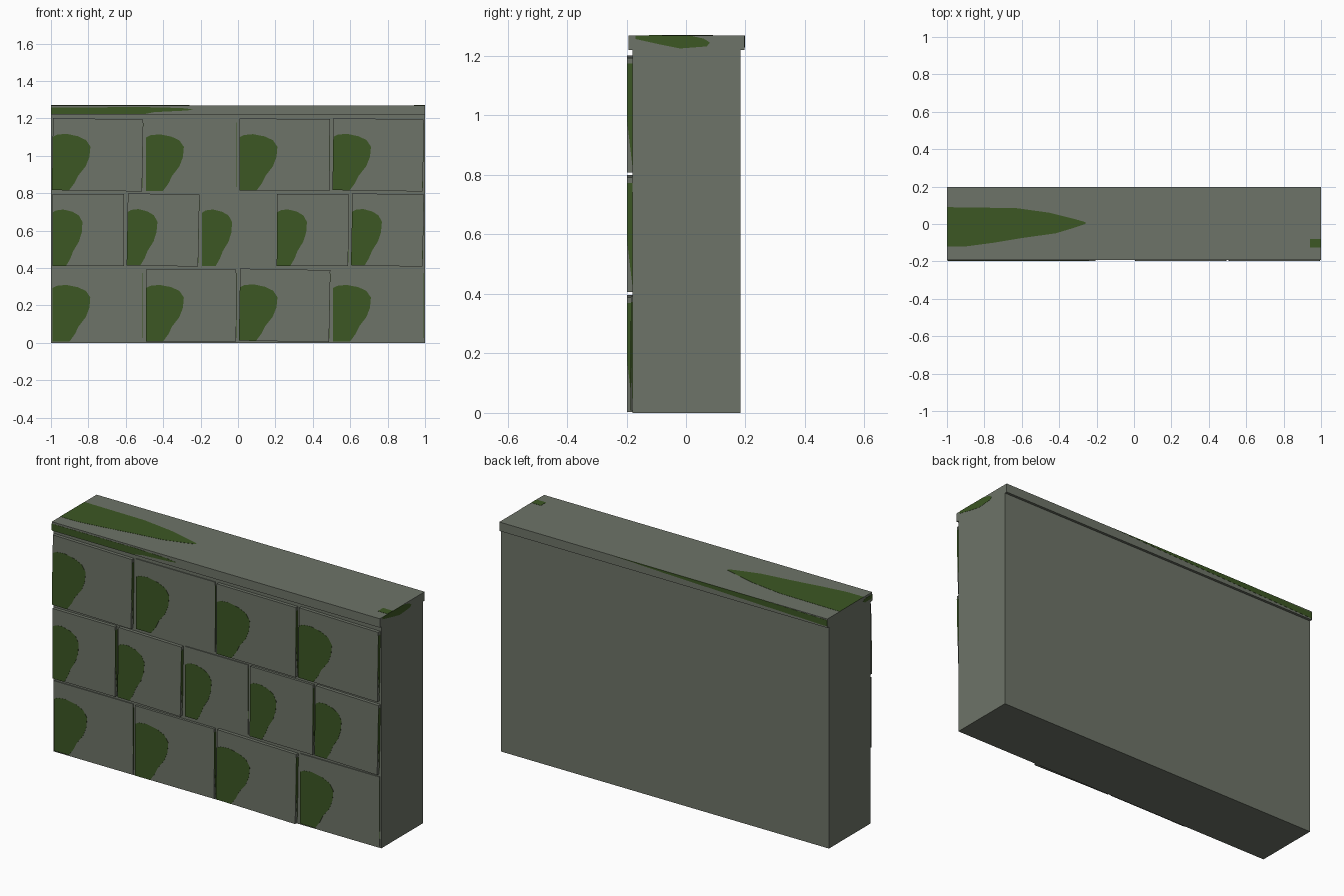
import bpy, bmesh
from math import radians
from mathutils import Matrix, Vector

cube = bpy.data.objects.get("Cube")
if cube:
    bpy.data.objects.remove(cube, do_unlink=True)


def material(name, rgb):
    m = bpy.data.materials.new(name)
    m.use_nodes = True
    m.diffuse_color = (*rgb, 1)
    m.node_tree.nodes["Principled BSDF"].inputs["Base Color"].default_value = (*rgb, 1)
    return m


STONE = material("grey stone", (0.155, 0.174, 0.138))
MOSS = material("green moss", (0.045, 0.095, 0.017))


def finish(name, bm, mat):
    bmesh.ops.recalc_face_normals(bm, faces=bm.faces[:])
    mesh = bpy.data.meshes.new(name)
    bm.to_mesh(mesh)
    bm.free()
    mesh.materials.append(mat)
    obj = bpy.data.objects.new(name, mesh)
    bpy.context.collection.objects.link(obj)
    return obj


def box(name, low, high):
    low, high = Vector(low), Vector(high)
    bm = bmesh.new()
    size = Matrix.Diagonal((*(high - low), 1))
    bmesh.ops.create_cube(bm, size=1, matrix=Matrix.Translation((low + high) / 2) @ size)
    return finish(name, bm, STONE)


def moss(name, points, normal):
    """Thin plate of moss lying on a stone face."""
    bm = bmesh.new()
    face = bm.faces.new([bm.verts.new(p) for p in points])
    grown = bmesh.ops.extrude_face_region(bm, geom=[face], use_keep_orig=True)["geom"]
    top = [v for v in grown if isinstance(v, bmesh.types.BMVert)]
    bmesh.ops.translate(bm, verts=top, vec=Vector(normal) * 0.001)
    return finish(name, bm, MOSS)


# Wall core and overhanging coping slab
END, FRONT, BACK, TOP = 0.999, -0.193, 0.197, 1.269
box("wall_core", (-END, -0.18, 0), (END, 0.183, 1.22))
box("coping_slab", (-END, FRONT, 1.22), (END, BACK, TOP))

# Moss on the coping slab
top_patch = [(-END, -.12), (-END, .09), (-.63, .085), (-.45, .06), (-.33, .03), (-.26, .01),
             (-.26, 0), (-.32, -.02), (-.42, -.05), (-.6, -.075), (-.75, -.1), (-.9, -.12)]
moss("coping_moss_top", [(x, y, TOP) for x, y in top_patch], (0, 0, 1))
moss("coping_moss_corner", [(x, y, TOP) for x in (.94, END) for y in
                            ((-.125, -.08) if x < .95 else (-.08, -.125))], (0, 0, 1))
front_patch = [(-END, 1.223), (-.5, 1.223), (-.45, 1.233), (-.27, 1.242), (-.24, 1.248),
               (-.3, 1.255), (-.5, 1.26), (-END, 1.258)]
moss("coping_moss_front", [(x, FRONT, z) for x, z in front_patch], (0, -1, 0))
back_patch = [(.3, TOP), (0, 1.257), (-.4, 1.245), (-END, 1.228), (-END, 1.262), (-.6, TOP)]
moss("coping_moss_back", [(x, BACK, z) for x, z in back_patch], (0, 1, 0))
left_patch = [(-.17, TOP), (.01, TOP), (.06, 1.258), (.08, 1.245), (.07, 1.232),
              (-.02, 1.225), (-.08, 1.237), (-.17, 1.257)]
moss("coping_moss_left", [(END, y, z) for y, z in left_patch], (1, 0, 0))
right_patch = [(FRONT, 1.236), (-.13, 1.236), (-.11, 1.246), (-.13, 1.257), (FRONT, 1.257)]
moss("coping_moss_right", [(-END, y, z) for y, z in right_patch], (-1, 0, 0))

# Moss outline on a block: fraction of width, height above the block's foot
BLOB = [(0, 0), (.19, 0), (.25, .04), (.29, .08), (.37, .13), (.41, .18), (.42, .235),
        (.37, .27), (.28, .29), (.15, .302), (.05, .297), (0, .285)]
HEIGHT = 0.385

# Courses: name, centre height, pitch, block width, (front depth, tilt) of each block
COURSES = [
    ("lower", .2, .5, .482, [(.185, 0), (.193, 0), (.198, 1), (.185, 0)]),
    ("middle", .603, .4, .382, [(.198, 0), (.198, 1), (.185, 0), (.193, .3), (.198, 1.2)]),
    ("upper", 1.005, .5, .482, [(.198, .9), (.185, 0), (.198, .3), (.198, .9)]),
]

for course, level, pitch, width, blocks in COURSES:
    for i, (depth, tilt) in enumerate(blocks):
        w, h = width / 2, HEIGHT / 2
        x = (i - (len(blocks) - 1) / 2) * pitch - .001
        label = f"{course}_block_{i + 1}"
        parts = [
            box(label, (-w, -depth, -h), (w, -.17, h)),
            moss(label + "_moss", [(u * width - w, -depth, v - h) for u, v in BLOB], (0, -1, 0)),
            moss(label + "_side_moss", [(w, -depth, h * .9), (w, -depth, -h * .1),
                                        (w, -.18, -h * .9), (w, -.18, h * .9)], (1, 0, 0)),
        ]
        for part in parts:
            part.location = (x, 0, level)
            part.rotation_euler.y = radians(tilt)
